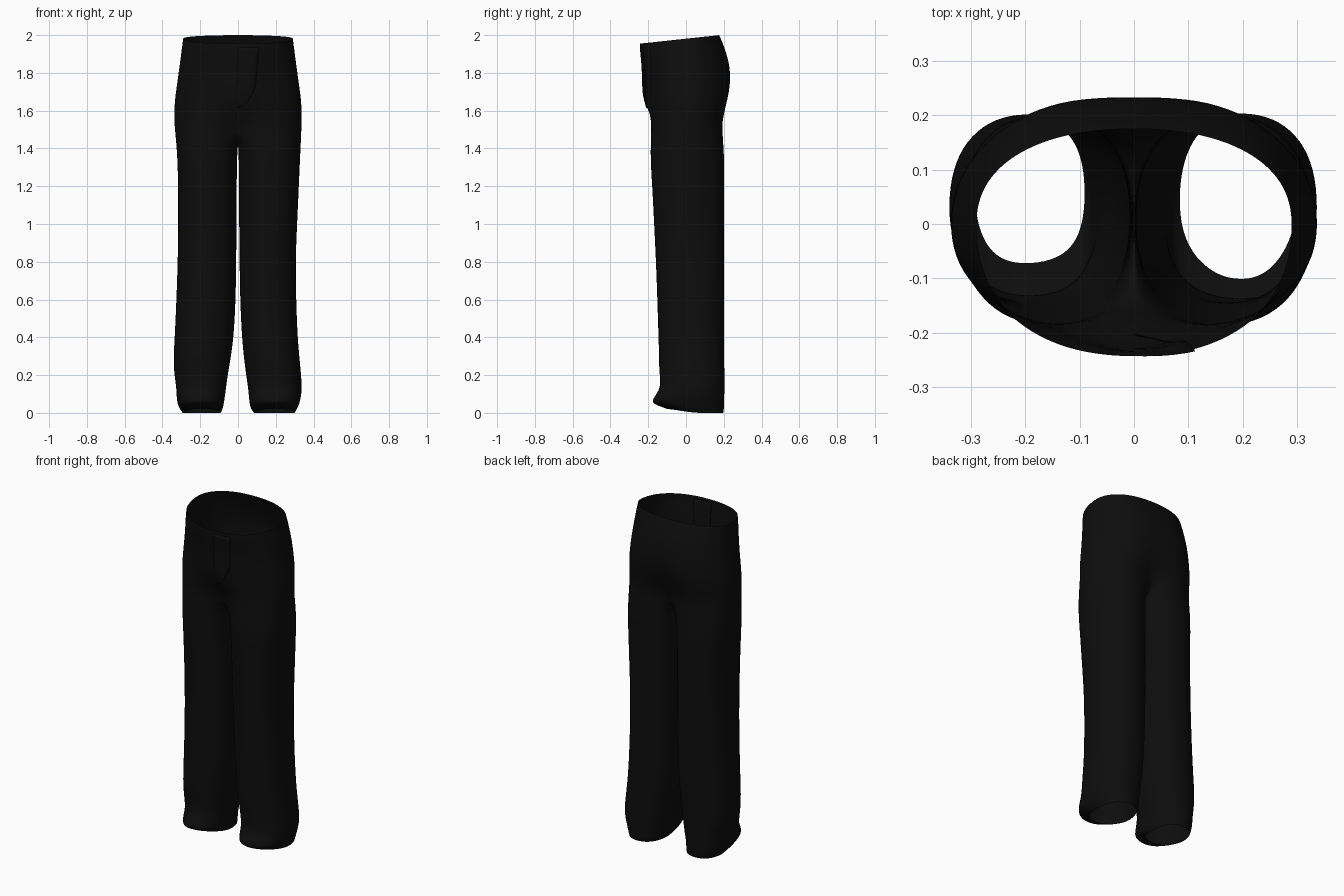
import bpy, bmesh, math
from mathutils import Vector
from mathutils.bvhtree import BVHTree

cube = bpy.data.objects.get("Cube")
if cube:
    bpy.data.objects.remove(cube, do_unlink=True)

# Single black cloth colour
cloth = bpy.data.materials.new("black cloth")
cloth.use_nodes = True
colour = (0.004, 0.004, 0.004, 1)
cloth.diffuse_color = colour
cloth.node_tree.nodes["Principled BSDF"].inputs["Base Color"].default_value = colour

HALF, INNER = 12, 5          # segments per hip half, points across the crotch
FULL = HALF * 2
EASE = 1.012                 # makes up for the smoothing shrinkage


def oval(angle, power):
    """Point on a unit superellipse; -90 degrees is the front."""
    c, s = math.cos(angle), math.sin(angle)
    return (math.copysign(abs(c) ** (2 / power), c),
            math.copysign(abs(s) ** (2 / power), s))


def finish(obj):
    obj.data.materials.append(cloth)
    for p in obj.data.polygons:
        p.use_smooth = True


def make_object(bm, name):
    mesh = bpy.data.meshes.new(name)
    bm.to_mesh(mesh)
    bm.free()
    obj = bpy.data.objects.new(name, mesh)
    bpy.context.collection.objects.link(obj)
    finish(obj)
    return obj


bm = bmesh.new()

# Hips: height, tilt, half width, front y, back y, front bulge, back bulge
hips = [
    (1.981, 0.107, 0.29, -0.243, 0.175, 0.0, 0.0),
    (1.94, 0.09, 0.295, -0.243, 0.195, 0.0, 0.0),
    (1.84, 0.03, 0.308, -0.222, 0.232, 0.015, 0.0),
    (1.74, 0.0, 0.322, -0.21, 0.243, 0.03, -0.01),
    (1.66, 0.0, 0.333, -0.205, 0.235, 0.03, -0.025),
    (1.59, 0.0, 0.337, -0.205, 0.222, -0.015, -0.045),
    (1.52, 0.0, 0.336, -0.203, 0.212, -0.06, -0.07),
]
rings = []
for z, tilt, w, front, back, bulge_f, bulge_b in hips:
    ring = []
    for i in range(FULL):
        a = -math.pi / 2 + math.tau * i / FULL
        ox, oy = oval(a, 2.25)
        x = ox * w * EASE
        y = (oy * back if oy > 0 else -oy * front) * EASE
        middle = math.exp(-(x / 0.085) ** 2)
        y += middle * (bulge_b if oy > 0 else -bulge_f)
        ring.append(bm.verts.new((x, y, z + tilt * y)))
    rings.append(ring)
for upper, lower in zip(rings, rings[1:]):
    for i in range(FULL):
        j = (i + 1) % FULL
        bm.faces.new((upper[i], lower[i], lower[j], upper[j]))

# Crotch: a saddle line from back to front shared by both legs
base = rings[-1]
front_mid, back_mid = base[0], base[HALF]
saddle = []
for k in range(1, INNER + 1):
    t = k / (INNER + 1)
    p = back_mid.co.lerp(front_mid.co, t)
    p.z -= 0.1 * math.sin(math.pi * t)
    saddle.append(bm.verts.new(p))

# Legs: height, inner x, outer x, front y, back y
left_leg = [
    (1.38, 0.004, 0.331, -0.192, 0.204),
    (1.2, 0.004, 0.323, -0.18, 0.203),
    (1.0, 0.006, 0.314, -0.17, 0.202),
    (0.8, 0.008, 0.305, -0.16, 0.202),
    (0.6, 0.011, 0.309, -0.152, 0.202),
    (0.4, 0.02, 0.316, -0.145, 0.202),
    (0.27, 0.034, 0.328, -0.145, 0.203),
    (0.18, 0.046, 0.337, -0.138, 0.205),
    (0.12, 0.054, 0.34, -0.14, 0.205),
    (0.06, 0.06, 0.33, -0.19, 0.202),
    (0.02, 0.068, 0.312, -0.155, 0.202),
    (0.0, 0.085, 0.3, -0.1, 0.198),
]
right_leg = [
    (1.38, 0.004, 0.322, -0.19, 0.204),
    (1.2, 0.007, 0.318, -0.18, 0.203),
    (1.0, 0.008, 0.317, -0.17, 0.202),
    (0.8, 0.009, 0.32, -0.16, 0.202),
    (0.6, 0.012, 0.327, -0.153, 0.202),
    (0.4, 0.022, 0.336, -0.147, 0.202),
    (0.27, 0.042, 0.344, -0.142, 0.203),
    (0.18, 0.057, 0.335, -0.13, 0.203),
    (0.12, 0.065, 0.325, -0.138, 0.202),
    (0.06, 0.074, 0.325, -0.18, 0.202),
    (0.02, 0.08, 0.31, -0.14, 0.2),
    (0.0, 0.09, 0.295, -0.075, 0.195),
]
spread = math.radians(125)
angles = [-spread + 2 * spread * i / HALF for i in range(HALF + 1)]
angles += [spread + (math.tau - 2 * spread) * k / (INNER + 1) for k in range(1, INNER + 1)]


def build_leg(side, table):
    outer = [base[(side * i) % FULL] for i in range(HALF + 1)]
    upper = outer + saddle
    for z, inside, outside, front, back in table:
        cx, cy = (inside + outside) / 2, (front + back) / 2
        rx, ry = (outside - inside) / 2 * EASE, (back - front) / 2 * EASE
        creased = max(0, 1 - z / 0.45)
        lower = []
        for a in angles:
            ox, oy = oval(a, 2.3)
            # Soft folds gather towards the hem, mostly at the front
            fold = 1 + 0.025 * creased * math.sin(4 * a + side + z * 28) * (1 - oy) / 2
            lift = 0.022 * max(0, -oy) if z < 0.03 else 0
            lower.append(bm.verts.new((side * (cx + ox * rx * fold),
                                       cy + oy * ry * fold, z + lift)))
        n = len(upper)
        for i in range(n):
            j = (i + 1) % n
            bm.faces.new((upper[i], lower[i], lower[j], upper[j]))
        upper = lower


build_leg(1, left_leg)
build_leg(-1, right_leg)
bmesh.ops.recalc_face_normals(bm, faces=bm.faces)
bmesh.ops.triangulate(bm, faces=[f for f in bm.faces if len(f.verts) > 4])
trousers = make_object(bm, "trousers")
smooth = trousers.modifiers.new("smooth cloth", "SUBSURF")
smooth.levels = smooth.render_levels = 2

# Fly flap: a thin curved panel laid over the front of the hips
bpy.context.view_layer.update()
tree = BVHTree.FromObject(trousers, bpy.context.evaluated_depsgraph_get())
bm = bmesh.new()
ROWS, COLS = 16, 6
grid = []
for r in range(ROWS + 1):
    t = r / ROWS
    z = 1.615 + 0.32 * t
    edge = 0.012 + (0.07 + 0.03 * t) * min(1, t / 0.35) ** 0.5
    row = []
    for c in range(COLS + 1):
        x = edge * c / COLS
        hit = tree.ray_cast(Vector((x, -1, z)), Vector((0, 1, 0)))[0]
        row.append(bm.verts.new((x, hit.y - 0.005 * c / COLS, z)))
    grid.append(row)
for low, high in zip(grid, grid[1:]):
    for c in range(COLS):
        bm.faces.new((low[c], low[c + 1], high[c + 1], high[c]))
fly = make_object(bm, "fly_flap")
thick = fly.modifiers.new("cloth thickness", "SOLIDIFY")
thick.thickness = 0.005
